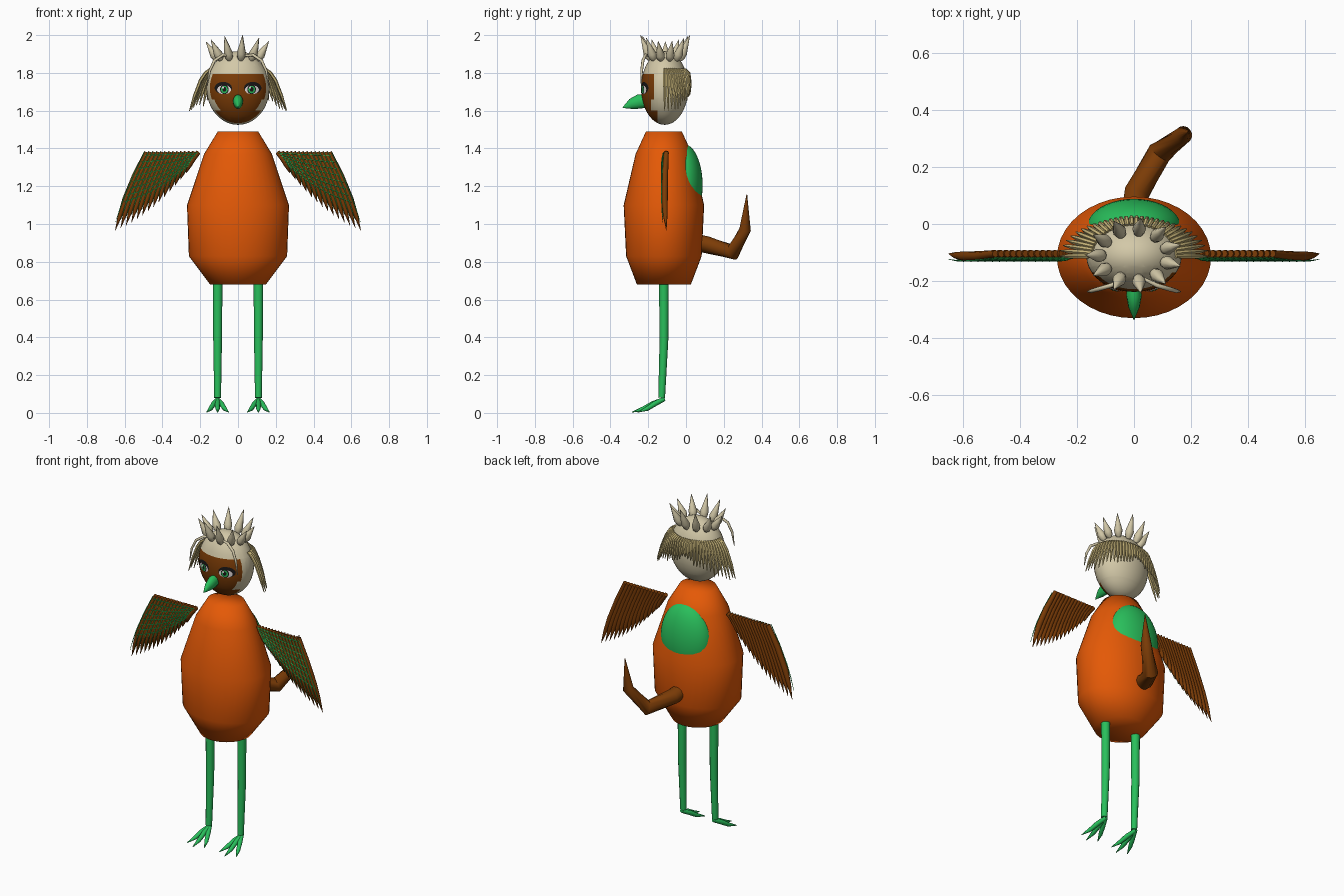
import bpy, bmesh, math, random
from mathutils import Vector

random.seed(4)
if "Cube" in bpy.data.objects:
    bpy.data.objects.remove(bpy.data.objects["Cube"], do_unlink=True)


def material(name, r, g, b):
    m = bpy.data.materials.new(name)
    m.use_nodes = True
    m.diffuse_color = (r, g, b, 1)
    bsdf = m.node_tree.nodes["Principled BSDF"]
    bsdf.inputs["Base Color"].default_value = (r, g, b, 1)
    bsdf.inputs["Roughness"].default_value = 0.8
    return m


ORANGE = material("orange", 0.78, 0.1, 0.002)
BROWN = material("brown", 0.2, 0.045, 0.002)
GREEN = material("green", 0.022, 0.52, 0.105)
CREAM = material("cream", 0.65, 0.58, 0.39)
TAN = material("tan hair", 0.6, 0.48, 0.2)
WHITE = material("eye white", 0.85, 0.78, 0.78)
BLACK = material("black", 0.01, 0.008, 0.008)

X, Y = Vector((1, 0, 0)), Vector((0, 1, 0))


def finish(bm, name, mats, angle=50):
    bmesh.ops.recalc_face_normals(bm, faces=bm.faces)
    me = bpy.data.meshes.new(name)
    bm.to_mesh(me)
    bm.free()
    for m in mats:
        me.materials.append(m)
    for p in me.polygons:
        p.use_smooth = True
    me.set_sharp_from_angle(angle=math.radians(angle))
    ob = bpy.data.objects.new(name, me)
    bpy.context.collection.objects.link(ob)
    return ob


def skin(bm, rings):
    """Join rings of vertices into a closed, capped surface."""
    rings = [[bm.verts.new(p) for p in ring] for ring in rings]
    n = len(rings[0])
    for a, b in zip(rings, rings[1:]):
        for i in range(n):
            bm.faces.new((a[i], a[(i + 1) % n], b[(i + 1) % n], b[i]))
    bm.faces.new(rings[0])
    bm.faces.new(rings[-1])


def tube(bm, pts, radii, ref=Y, sides=8):
    """Tapered tube along a path."""
    pts = [Vector(p) for p in pts]
    rings = []
    for i, (p, r) in enumerate(zip(pts, radii)):
        t = (pts[min(i + 1, len(pts) - 1)] - pts[max(i - 1, 0)]).normalized()
        u = ref.cross(t).normalized()
        v = t.cross(u)
        angles = [2 * math.pi * k / sides for k in range(sides)]
        rings.append([p + u * r * math.cos(a) + v * r * math.sin(a) for a in angles])
    skin(bm, rings)


# Body: stacked oval rings (height, half width, half depth)
MID_Y = -0.117
bm = bmesh.new()
rings = []
for z, rx, ry in [(0.68, 0.148, 0.143), (0.83, 0.26, 0.2), (1.1, 0.27, 0.213),
                  (1.37, 0.18, 0.15), (1.49, 0.107, 0.095)]:
    rings.append([(rx * math.cos(k * math.pi / 20), MID_Y + ry * math.sin(k * math.pi / 20), z)
                  for k in range(40)])
skin(bm, rings)
finish(bm, "body", [ORANGE], 120)


def ellipsoid(centre, radii):
    bm = bmesh.new()
    bmesh.ops.create_uvsphere(bm, u_segments=40, v_segments=24, radius=1)
    bmesh.ops.scale(bm, vec=radii, verts=bm.verts)
    bmesh.ops.translate(bm, vec=centre, verts=bm.verts)
    return bm


finish(ellipsoid((0, -0.012, 1.205), (0.165, 0.1, 0.218)), "back_patch", [GREEN])

# Head with a cut-in brown face
HEAD, HEAD_R = Vector((0, -0.113, 1.72)), Vector((0.167, 0.125, 0.195))
bm = ellipsoid(HEAD, HEAD_R)
cuts = [((0, 0, z), (0, 0, 1)) for z in (1.6, 1.66, 1.795)]
cuts += [((0, y, 0), (0, 1, 0)) for y in (-0.15, -0.17, -0.185)]
for co, no in cuts:
    geom = bm.verts[:] + bm.edges[:] + bm.faces[:]
    bmesh.ops.bisect_plane(bm, geom=geom, plane_co=co, plane_no=no)
for f in bm.faces:
    c = f.calc_center_median()
    limit = -0.15 if c.z < 1.6 else -0.185 if c.z < 1.66 else -0.17
    f.material_index = int(c.z < 1.795 and c.y < limit)
finish(bm, "head", [CREAM, BROWN])

# Beak
bm = bmesh.new()
tube(bm, [(0, -0.215, 1.65), (0, -0.25, 1.648), (0, -0.29, 1.635), (0, -0.335, 1.616)],
     [0.034, 0.038, 0.028, 0.002], X, 12)
bmesh.ops.scale(bm, vec=(0.72, 1, 1), verts=bm.verts)
finish(bm, "beak", [GREEN])


def eye_plate(name, mat, cx, cz, rx, rz, lift):
    """Thin oval lying on the curved face."""
    bm = bmesh.new()
    bmesh.ops.create_circle(bm, cap_ends=True, cap_tris=True, segments=20, radius=1)
    bmesh.ops.subdivide_edges(bm, edges=bm.edges, cuts=2, use_grid_fill=True)
    for v in bm.verts:
        x, z = cx + v.co.x * rx, cz + v.co.y * rz
        d = 1 - (x / HEAD_R.x) ** 2 - ((z - HEAD.z) / HEAD_R.z) ** 2
        v.co = (x, HEAD.y - HEAD_R.y * math.sqrt(max(d, 0)) - lift, z)
    ob = finish(bm, name, [mat])
    if ob.data.polygons[0].normal.y > 0:
        ob.data.flip_normals()


for s, side in ((1, "left"), (-1, "right")):
    # Eyes
    eye_plate(side + "_lashes", BLACK, s * 0.078, 1.72, 0.046, 0.032, 0.002)
    eye_plate(side + "_eye", WHITE, s * 0.074, 1.711, 0.037, 0.024, 0.004)
    eye_plate(side + "_iris_rim", BLACK, s * 0.072, 1.713, 0.023, 0.025, 0.0055)
    eye_plate(side + "_iris", GREEN, s * 0.072, 1.712, 0.018, 0.02, 0.007)
    eye_plate(side + "_pupil", BLACK, s * 0.072, 1.713, 0.01, 0.013, 0.008)
    eye_plate(side + "_glint", WHITE, s * 0.072 - 0.008, 1.722, 0.006, 0.006, 0.009)

    # Long loose strand beside the face
    bm = bmesh.new()
    tube(bm, [(s * 0.03, -0.19, 1.89), (s * 0.08, -0.215, 1.895), (s * 0.125, -0.228, 1.865),
              (s * 0.15, -0.235, 1.81), (s * 0.163, -0.237, 1.73)],
         [0.006, 0.008, 0.008, 0.007, 0.002])
    finish(bm, side + "_face_strand", [CREAM])

    # Leg
    bm = bmesh.new()
    tube(bm, [(s * 0.108, -0.117, 0.72), (s * 0.108, -0.117, 0.38), (s * 0.108, -0.129, 0.08)],
         [0.026, 0.023, 0.018], sides=12)
    finish(bm, side + "_leg", [GREEN])

    # Foot: fanned toes
    bm = bmesh.new()
    for spread, reach in ((-0.058, -0.255), (0, -0.285), (0.058, -0.255)):
        heel = Vector((s * 0.108, -0.115, 0.073))
        tip = Vector((s * 0.108 + spread, reach, 0.004))
        path = [heel.lerp(tip, t) for t in (0, 0.35, 0.65, 1)]
        path[2].z -= 0.006
        tube(bm, path, [0.011, 0.014, 0.012, 0.002], X)
    finish(bm, side + "_foot", [GREEN])

    # Wing: u runs along the shoulder edge, v down each feather
    def wing_point(u, v, y):
        root = Vector((0.21 + 0.275 * u, y, 1.38))
        tip = Vector((0.275 + 0.375 * u, y, 1.27 - 0.305 * u - 0.04 * math.sin(math.pi * u)))
        p = root.lerp(tip, v)
        bulge = math.sin(math.pi * v)
        return Vector((s * (p.x + 0.012 * bulge), y - 0.01 * bulge, p.z))

    steps = (0, 0.3, 0.6, 0.8, 1)
    bm = bmesh.new()
    count = 14
    for i in range(count):
        u = i / (count - 1)
        tube(bm, [wing_point(u, v, -0.104) for v in steps],
             [0.013, 0.017, 0.017, 0.012, 0.001])
    finish(bm, side + "_wing_feathers", [BROWN])

    bm = bmesh.new()
    for i in range(count):
        u = (i + 0.5) / (count - 1)
        tube(bm, [wing_point(u, v * 0.88, -0.12) for v in steps],
             [0.002, 0.0026, 0.0026, 0.0024, 0.001], sides=5)
    for row in range(8):
        v = 0.04 + 0.085 * row
        tube(bm, [wing_point(u, v, -0.119) for u in steps], [0.0022] * 5, sides=5)
    finish(bm, side + "_wing_lines", [GREEN])

# Crown of spikes around the top of the head
bm = bmesh.new()
for k in range(11):
    a = math.radians(-82) + 2 * math.pi * k / 11
    c, d = math.cos(a), math.sin(a)
    base = Vector((0.105 * c, -0.11 + 0.078 * d, 1.865))
    tip = Vector((0.17 * c, -0.11 + 0.132 * d, 2.0 - 0.035 * c * c))
    tube(bm, [base.lerp(tip, t) for t in (0, 0.12, 0.3, 0.6, 1)],
         [0.01, 0.02, 0.024, 0.014, 0.001], sides=10)
finish(bm, "crown_spikes", [CREAM])

# Hair hanging round the back, flicking outward at the sides
bm = bmesh.new()
strands = 32
for k in range(strands):
    a = math.pi * k / (strands - 1)
    c, d = math.cos(a), math.sin(a)
    side = abs(c)
    end = 1.71 - 0.1 * side ** 1.5 + random.uniform(-0.015, 0.015)
    flick = 1.1 + 0.44 * side ** 3

    def lock(f, z):
        return (HEAD_R.x * c * f, HEAD.y + HEAD_R.y * d * f, z)

    tube(bm, [lock(0.88, 1.82), lock(1.03, 1.8), lock(1.07 + 0.12 * side ** 3, 1.76),
              lock((1.08 + flick) / 2 + 0.07 * side ** 3, (1.76 + end) / 2), lock(flick, end)],
         [0.007, 0.009, 0.009, 0.008, 0.002], sides=6)
finish(bm, "back_hair", [TAN])

# Tail: bent and tapering
bm = bmesh.new()
tube(bm, [(0, 0.04, 0.905), (0.01, 0.11, 0.89), (0.09, 0.25, 0.852),
          (0.174, 0.313, 0.97), (0.19, 0.322, 1.155)],
     [0.045, 0.045, 0.043, 0.031, 0.002], X, 14)
finish(bm, "tail", [BROWN])
